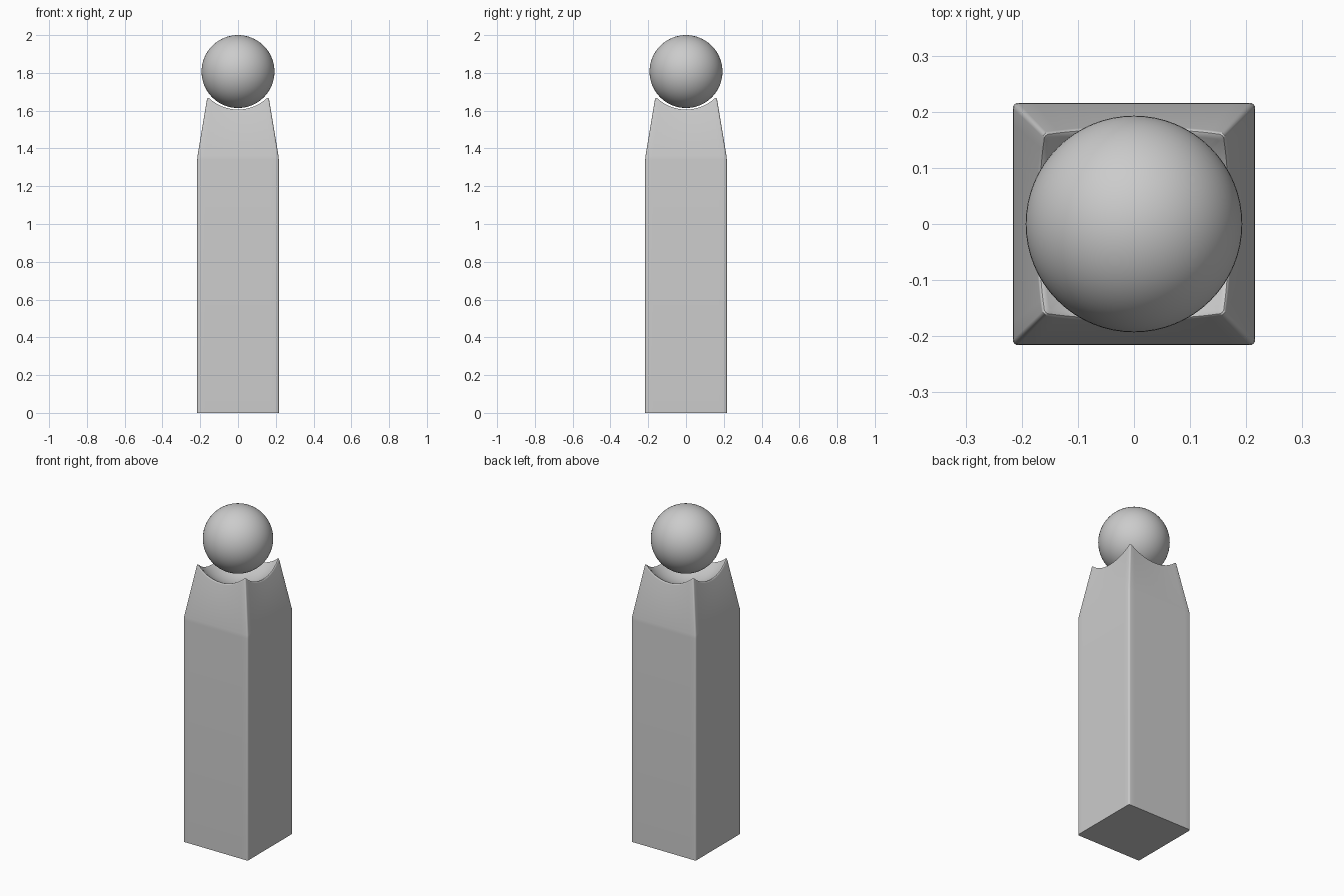
import bpy, bmesh, math

if "Cube" in bpy.data.objects:
    bpy.data.objects.remove(bpy.data.objects["Cube"])

HALF, SHOULDER, TAPER = 0.216, 1.35, 0.167   # column half width, taper start, taper slope
BALL_R, BALL_Z, SCOOP_R = 0.193, 1.807, 0.26
BEVEL = 0.014

stone = bpy.data.materials.new("plain grey")
stone.diffuse_color = (0.6, 0.6, 0.6, 1)
stone.use_nodes = True
stone.node_tree.nodes["Principled BSDF"].inputs["Base Color"].default_value = stone.diffuse_color


def outline(radius=0.045, side_steps=14, corner_steps=4):
    """Unit square outline with rounded corners."""
    pts = []
    for q in range(4):
        a = q * math.pi / 2
        c, s = math.cos(a), math.sin(a)
        quarter = [(1, -1 + radius + (2 - 2 * radius) * i / side_steps) for i in range(side_steps)]
        for i in range(corner_steps):
            t = i / corner_steps * math.pi / 2
            quarter.append((1 - radius + radius * math.cos(t), 1 - radius + radius * math.sin(t)))
        pts += [(x * c - y * s, x * s + y * c) for x, y in quarter]
    return pts


def width(z):
    return HALF - max(0, z - SHOULDER) * TAPER


def scoop_z(r):
    return BALL_Z - math.sqrt(SCOOP_R ** 2 - r ** 2)


def column_profile(p):
    """Distance factor and height from the foot, over the rim, into the scoop."""
    d = math.hypot(*p)
    lo, hi = SHOULDER, BALL_Z
    for _ in range(40):
        z = (lo + hi) / 2
        if z < scoop_z(min(width(z) * d, SCOOP_R)):
            lo = z
        else:
            hi = z
    z = lo
    w = width(z)
    inner_r = w * d - BEVEL
    a = (width(z - BEVEL), z - BEVEL)
    b = (w, z)
    c = (inner_r / d, scoop_z(inner_r))
    prof = [(HALF, 0), (HALF, SHOULDER - 0.01), (width(SHOULDER + 0.01), SHOULDER + 0.01)]
    # rounded rim
    for i in range(5):
        t = i / 4
        prof.append(tuple((1 - t) ** 2 * a[k] + 2 * t * (1 - t) * b[k] + t * t * c[k] for k in (0, 1)))
    # spherical hollow
    for i in range(1, 10):
        r = inner_r * (1 - i / 10)
        prof.append((r / d, scoop_z(r)))
    return prof


# Column with a tapered top and a hollow for the ball
bm = bmesh.new()
strips = [[bm.verts.new((p[0] * f, p[1] * f, z)) for f, z in column_profile(p)] for p in outline()]
n = len(strips)
centre = bm.verts.new((0, 0, BALL_Z - SCOOP_R))
for i in range(n):
    s, t = strips[i], strips[(i + 1) % n]
    for k in range(len(s) - 1):
        bm.faces.new((s[k], t[k], t[k + 1], s[k + 1]))
    bm.faces.new((s[-1], t[-1], centre))
bm.faces.new([s[0] for s in reversed(strips)])
bmesh.ops.recalc_face_normals(bm, faces=bm.faces[:])
mesh = bpy.data.meshes.new("column")
bm.to_mesh(mesh)
bm.free()
column = bpy.data.objects.new("column", mesh)
bpy.context.collection.objects.link(column)

# Ball floating in the hollow
bpy.ops.mesh.primitive_uv_sphere_add(segments=64, ring_count=32, radius=BALL_R, location=(0, 0, BALL_Z))
ball = bpy.context.object
ball.name = "ball"

for ob in (column, ball):
    ob.data.materials.append(stone)
    bpy.ops.object.select_all(action='DESELECT')
    ob.select_set(True)
    bpy.context.view_layer.objects.active = ob
    bpy.ops.object.shade_smooth_by_angle(angle=math.radians(40))
